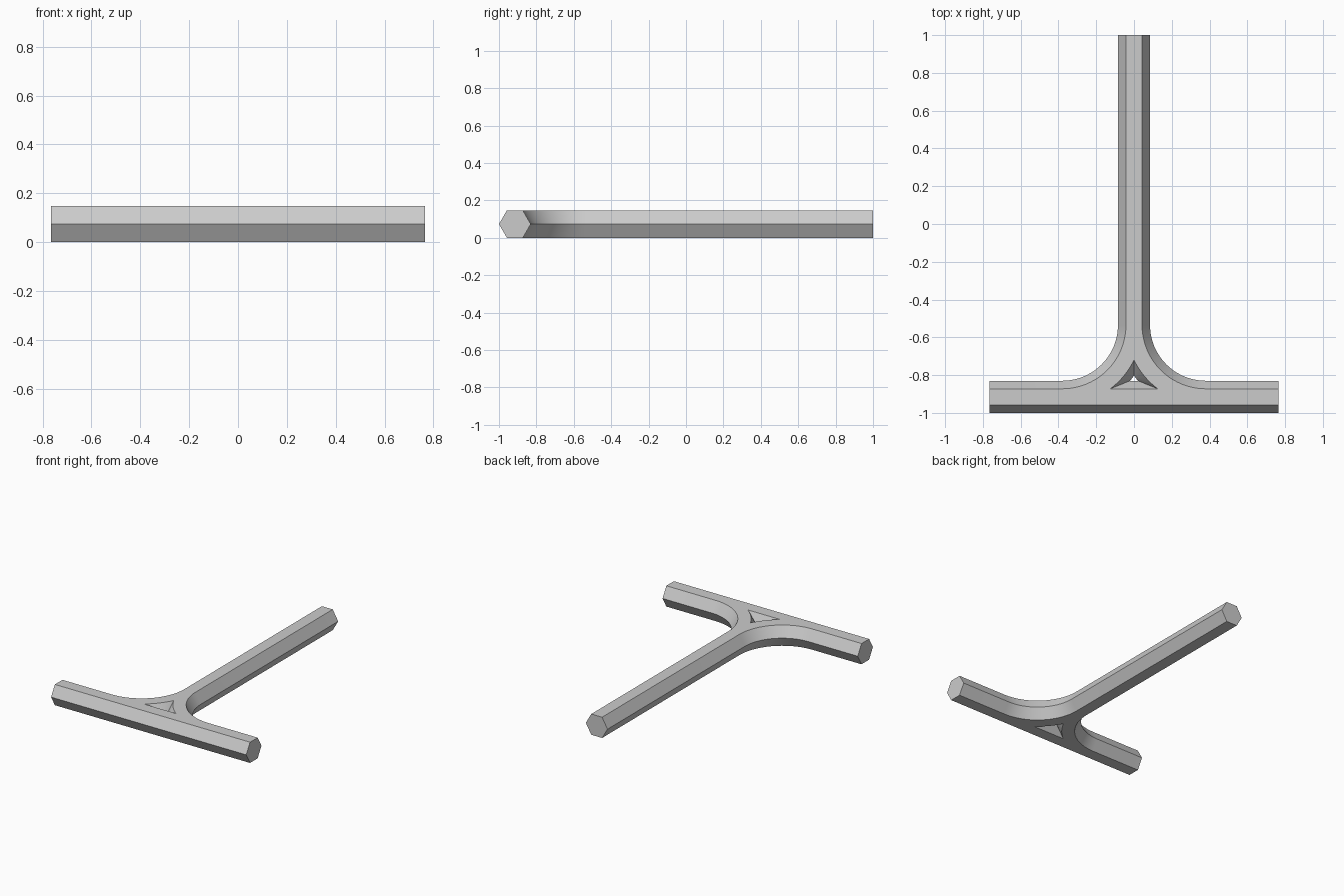
import bpy, bmesh, math

if "Cube" in bpy.data.objects:
    bpy.data.objects.remove(bpy.data.objects["Cube"])

HALF, BACK = 0.765, 1.0         # crossbar half length, stem end
BAR_Y, R = -0.915, 0.38         # crossbar axis, bend radius of the axis
CY = BAR_Y + R                  # bend centre is (+-R, CY)
H, W = 0.147, 0.085             # hexagon height and half width
STEPS = 20


def arc(radius, a0, a1):
    return [(R + radius * math.cos(a0 + (a1 - a0) * i / STEPS),
             CY + radius * math.sin(a0 + (a1 - a0) * i / STEPS))
            for i in range(STEPS + 1)]


def outer(w):
    # T outline with filleted inner corners, at half width w
    right = [(HALF, BAR_Y - w), (HALF, BAR_Y + w)]
    right += arc(R - w, 1.5 * math.pi, math.pi) + [(w, BACK)]
    return right + [(-x, y) for x, y in reversed(right)]


def hole(w):
    # Curved triangle left between the two bends and the crossbar
    r = R + w
    corner = math.pi + math.asin((R - w) / r)
    apex = math.pi + math.acos(R / r)
    right = arc(r, corner, apex)
    return right + [(-x, y) for x, y in reversed(right[:-1])]


bm = bmesh.new()
levels = [(0, W / 2), (H / 2, W), (H, W / 2)]
caps = {0: [], 2: []}

# Sloping hexagon sides, outside and around the hole
for outline in (outer, hole):
    rings = [[bm.verts.new((x, y, z)) for x, y in outline(w)] for z, w in levels]
    n = len(rings[0])
    for a, b in zip(rings, rings[1:]):
        for i in range(n):
            j = (i + 1) % n
            bm.faces.new((a[i], a[j], b[j], b[i]))
    for k in caps:
        caps[k] += [bm.edges.get((rings[k][i], rings[k][(i + 1) % n])) for i in range(n)]

# Flat bottom and top
for edges in caps.values():
    bmesh.ops.triangle_fill(bm, use_beauty=True, use_dissolve=False, edges=edges)
bmesh.ops.recalc_face_normals(bm, faces=bm.faces)

mesh = bpy.data.meshes.new("t_handle")
bm.to_mesh(mesh)
bm.free()
handle = bpy.data.objects.new("t_handle", mesh)
bpy.context.collection.objects.link(handle)

grey = bpy.data.materials.new("light_grey")
grey.diffuse_color = (0.6, 0.6, 0.6, 1)
grey.use_nodes = True
grey.node_tree.nodes["Principled BSDF"].inputs["Base Color"].default_value = grey.diffuse_color
mesh.materials.append(grey)

bpy.context.view_layer.objects.active = handle
handle.select_set(True)
bpy.ops.object.shade_smooth_by_angle(angle=math.radians(30))
